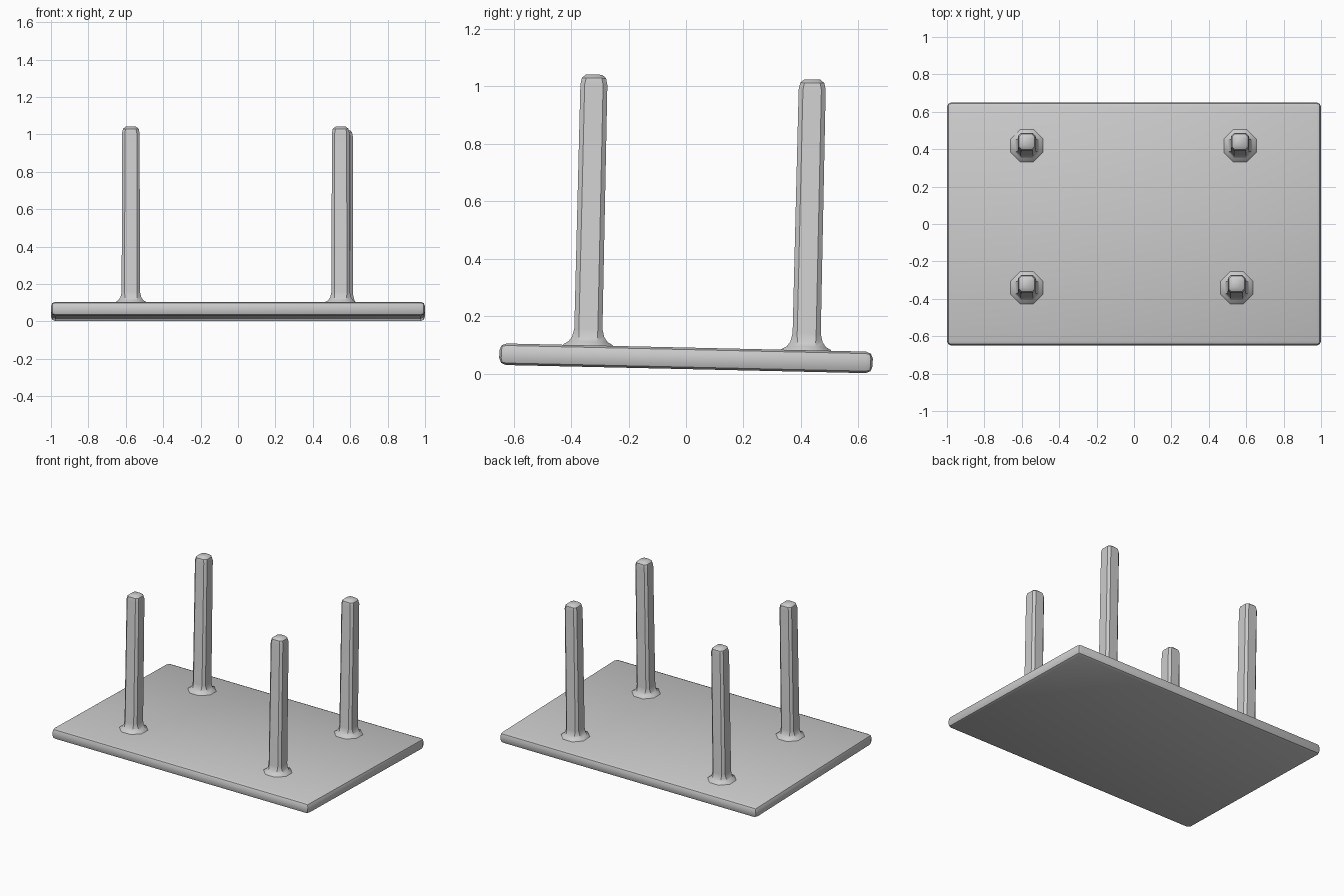
import bpy, bmesh, math
from mathutils import Matrix

old = bpy.data.objects.get("Cube")
if old:
    bpy.data.objects.remove(old, do_unlink=True)

GREY = (0.6, 0.6, 0.6, 1.0)
mat = bpy.data.materials.new("plain grey")
mat.use_nodes = True
mat.diffuse_color = GREY
mat.node_tree.nodes["Principled BSDF"].inputs["Base Color"].default_value = GREY

# The whole table leans slightly towards the back
TILT = Matrix.Translation((0, 0, 0.053)) @ Matrix.Rotation(-0.0225, 4, 'X')
HALF_THICK = 0.0375


def finish(name, bm, angle):
    bmesh.ops.recalc_face_normals(bm, faces=bm.faces)
    bm.transform(TILT)
    mesh = bpy.data.meshes.new(name)
    bm.to_mesh(mesh)
    bm.free()
    mesh.materials.append(mat)
    obj = bpy.data.objects.new(name, mesh)
    bpy.context.collection.objects.link(obj)
    bpy.ops.object.select_all(action='DESELECT')
    obj.select_set(True)
    bpy.context.view_layer.objects.active = obj
    bpy.ops.object.shade_smooth_by_angle(angle=math.radians(angle))
    return obj


def ring(bm, cx, cy, z, half, chamfer):
    """Square ring with chamfered corners."""
    a, b = half, half - chamfer
    pts = [(a, -b), (a, b), (b, a), (-b, a), (-a, b), (-a, -b), (-b, -a), (b, -a)]
    return [bm.verts.new((cx + x, cy + y, z)) for x, y in pts]


def make_leg(name, cx, cy):
    top = 0.98
    # height, half width, corner chamfer: flared foot, straight shaft, rounded tip
    profile = [(HALF_THICK - 0.01, 0.092, 0.054), (HALF_THICK + 0.003, 0.085, 0.05),
               (0.050, 0.068, 0.036), (0.067, 0.056, 0.024), (0.095, 0.049, 0.016),
               (top - 0.035, 0.047, 0.015), (top - 0.012, 0.042, 0.015),
               (top, 0.028, 0.012)]
    bm = bmesh.new()
    rings = [ring(bm, cx, cy, *p) for p in profile]
    for lo, hi in zip(rings, rings[1:]):
        for i in range(8):
            j = (i + 1) % 8
            bm.faces.new((lo[i], lo[j], hi[j], hi[i]))
    bm.faces.new(rings[0][::-1])
    bm.faces.new(rings[-1])
    finish(name, bm, 35)


# Flat slab with softened edges
bm = bmesh.new()
bmesh.ops.create_cube(bm, size=1.0)
bmesh.ops.scale(bm, vec=(2.0, 1.30, 2 * HALF_THICK), verts=bm.verts)
bmesh.ops.bevel(bm, geom=bm.edges[:], offset=0.024, segments=2, profile=0.5,
                affect='EDGES')
finish("table_top", bm, 30)

# Four legs standing up from the slab
for name, x, y in (("front_right_leg", -0.573, -0.342), ("front_left_leg", 0.549, -0.342),
                   ("back_right_leg", -0.573, 0.418), ("back_left_leg", 0.567, 0.418)):
    make_leg(name, x, y)
